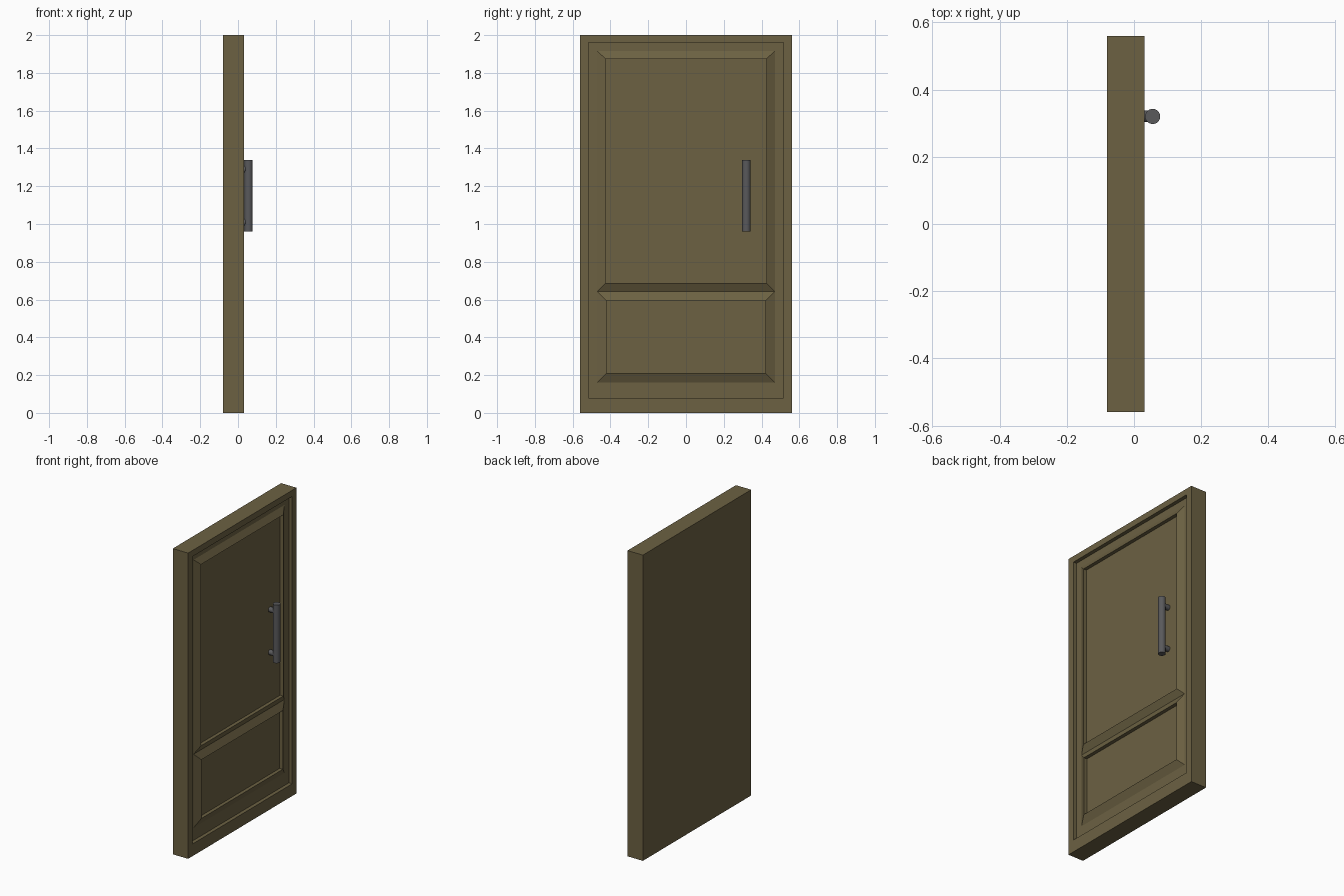
import bpy, bmesh, math

if "Cube" in bpy.data.objects:
    bpy.data.objects.remove(bpy.data.objects["Cube"])

FRONT, BACK, LEAF = 0.031, -0.08, 0.007


def material(name, color):
    m = bpy.data.materials.new(name)
    m.diffuse_color = color
    m.use_nodes = True
    m.node_tree.nodes["Principled BSDF"].inputs["Base Color"].default_value = m.diffuse_color
    return m


wood = material("olive_paint", (0.15, 0.12, 0.055, 1))
metal = material("dark_metal", (0.10, 0.10, 0.105, 1))


def rect_loops(name, loops, cap=False, cyclic=False):
    """Bridge rectangles (x, half_width, z_low, z_high) into a surface."""
    bm = bmesh.new()
    rings = [[bm.verts.new((x, sy * w, z)) for sy, z in
              ((-1, z0), (1, z0), (1, z1), (-1, z1))] for x, w, z0, z1 in loops]
    pairs = list(zip(rings, rings[1:]))
    if cyclic:
        pairs.append((rings[-1], rings[0]))
    for a, b in pairs:
        for i in range(4):
            j = (i + 1) % 4
            bm.faces.new((a[i], a[j], b[j], b[i]))
    if cap:
        bm.faces.new(rings[0][::-1])
        bm.faces.new(rings[-1])
    bmesh.ops.recalc_face_normals(bm, faces=bm.faces)
    me = bpy.data.meshes.new(name)
    bm.to_mesh(me)
    bm.free()
    ob = bpy.data.objects.new(name, me)
    bpy.context.collection.objects.link(ob)
    me.materials.append(wood)
    return ob


def rod(name, radius, length, loc, rot=(0, 0, 0)):
    bpy.ops.mesh.primitive_cylinder_add(vertices=32, radius=radius, depth=length,
                                        location=loc, rotation=rot)
    ob = bpy.context.object
    ob.name = name
    ob.data.materials.append(metal)
    bpy.ops.object.shade_smooth_by_angle(angle=math.radians(30))


# Slab: flat back, raised rim, recessed leaf
rect_loops("door_slab", [(BACK, 0.56, 0, 2), (FRONT, 0.56, 0, 2),
                         (FRONT, 0.516, 0.08, 1.96), (LEAF, 0.516, 0.08, 1.96)], cap=True)

# Panel mouldings: slope up from the leaf to a ridge, then drop to the panel
for name, w, z0, z1, r0, r1 in (("upper_moulding", 0.425, 0.643, 1.915, 0.688, 1.874),
                                ("lower_moulding", 0.421, 0.162, 0.643, 0.211, 0.595)):
    rect_loops(name, [(LEAF, 0.47, z0, z1), (FRONT - 0.001, w, r0, r1),
                      (LEAF, w, r0, r1)], cyclic=True)

# Pull handle with two standoff posts
rod("handle_bar", 0.0225, 0.38, (0.0555, 0.32, 1.15))
for i, z in enumerate((1.01, 1.29)):
    rod(f"handle_post_{i + 1}", 0.017, 0.05, (0.03, 0.32, z), (0, math.pi / 2, 0))
